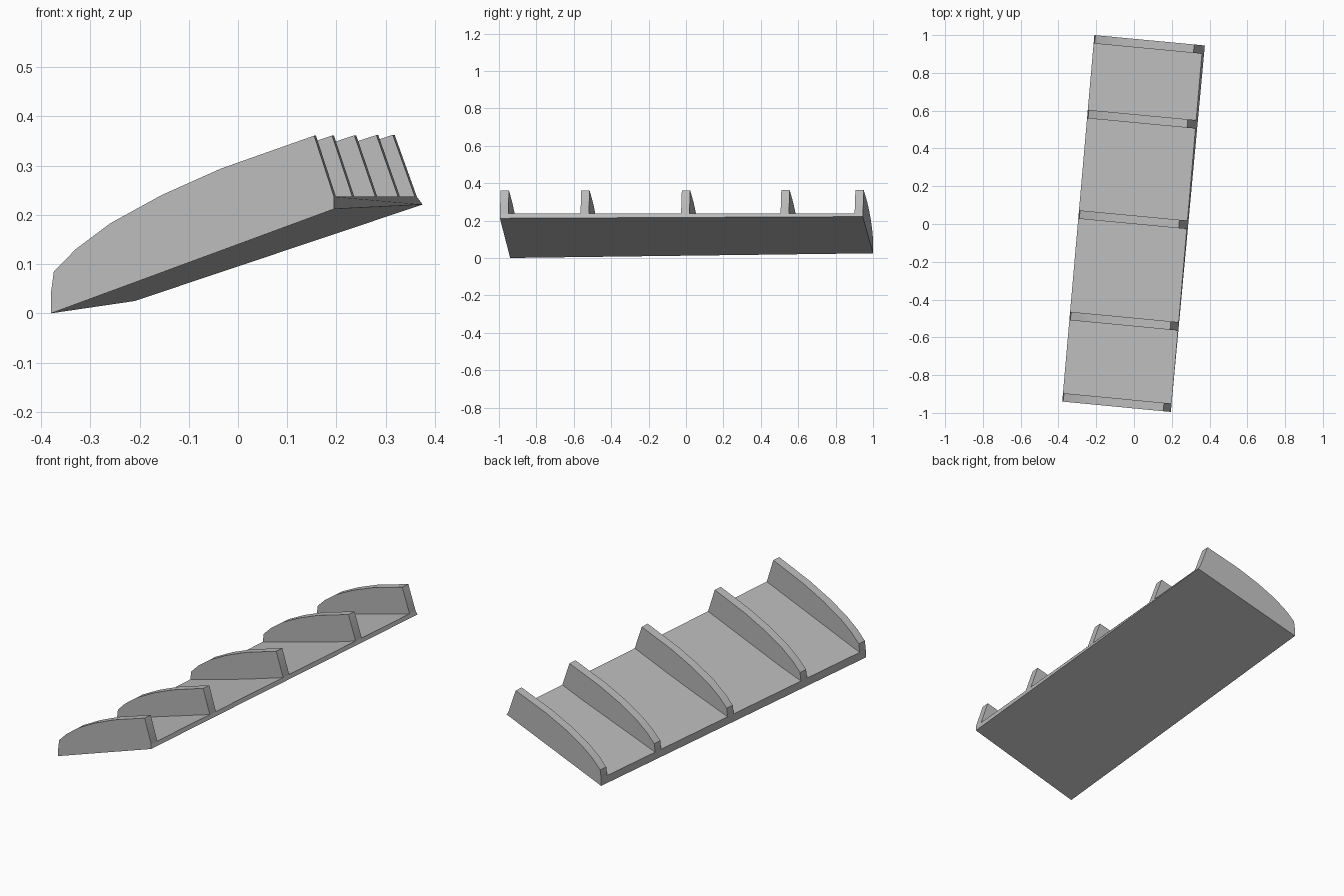
import bpy, bmesh, math
from mathutils import Vector

cube = bpy.data.objects.get("Cube")
if cube:
    bpy.data.objects.remove(cube)

grey = bpy.data.materials.new("plain_grey")
grey.use_nodes = True
colour = (0.5, 0.5, 0.5, 1)
grey.diffuse_color = colour
grey.node_tree.nodes["Principled BSDF"].inputs["Base Color"].default_value = colour


def place(s, t, z):
    """s runs across the sloping panel, t along its length."""
    return Vector((-0.38 + 0.17 * t + s * (0.575 + 0.01 * t),
                   -0.94 + 1.94 * t - 0.055 * s, z))


def panel_bottom(s, t):
    return 0.212 * s + t * (0.025 * (1 - s) + 0.009 * s)


def panel_top(s, t):
    return (0.042 + 0.022 * t) * (1 - s) + 0.237 * s


def panel_section(t):
    edge = 1 - 0.02 * t
    return [place(0, t, panel_bottom(0, t)), place(1, t, panel_bottom(1, t)),
            place(edge, t, panel_top(1, t)), place(0, t, panel_top(0, t))]


# Curved upper outline of a rib, from the low end to the high end
RIB_CURVE = [(0.01, 0.085), (0.087, 0.13), (0.21, 0.183),
             (0.39, 0.24), (0.6, 0.294), (0.93, 0.361)]


def rib_section(t):
    edge, sink = 1 - 0.02 * t, 0.004
    pts = [place(0, t, panel_top(0, t) - sink), place(edge, t, panel_top(1, t) - sink),
           place(edge, t, panel_top(1, t))]
    for s, z in reversed(RIB_CURVE):
        pts.append(place(s * (1 - 0.029 * t), t, z + 0.022 * t * (1 - s)))
    pts.append(place(0, t, panel_top(0, t)))
    return pts


def loft(name, section, t0, t1):
    """Solid between two matching sections."""
    bm = bmesh.new()
    a = [bm.verts.new(p) for p in section(t0)]
    b = [bm.verts.new(p) for p in section(t1)]
    bm.faces.new(a)
    bm.faces.new(b[::-1])
    for i in range(len(a)):
        j = (i + 1) % len(a)
        bm.faces.new((a[j], a[i], b[i], b[j]))
    bmesh.ops.recalc_face_normals(bm, faces=bm.faces)
    mesh = bpy.data.meshes.new(name)
    bm.to_mesh(mesh)
    bm.free()
    mesh.materials.append(grey)
    obj = bpy.data.objects.new(name, mesh)
    bpy.context.collection.objects.link(obj)
    return obj


# Sloping base panel
parts = [loft("base_panel", panel_section, 0, 1)]

# Five upright ribs
for i, start in enumerate((0, 0.222, 0.499, 0.773, 0.977)):
    parts.append(loft(f"rib_{i + 1}", rib_section, start, min(start + 0.023, 1)))

# Smooth the curved rib tops, keep corners crisp
bpy.ops.object.select_all(action='DESELECT')
for obj in parts:
    obj.select_set(True)
bpy.context.view_layer.objects.active = parts[0]
bpy.ops.object.shade_smooth_by_angle(angle=math.radians(30))
